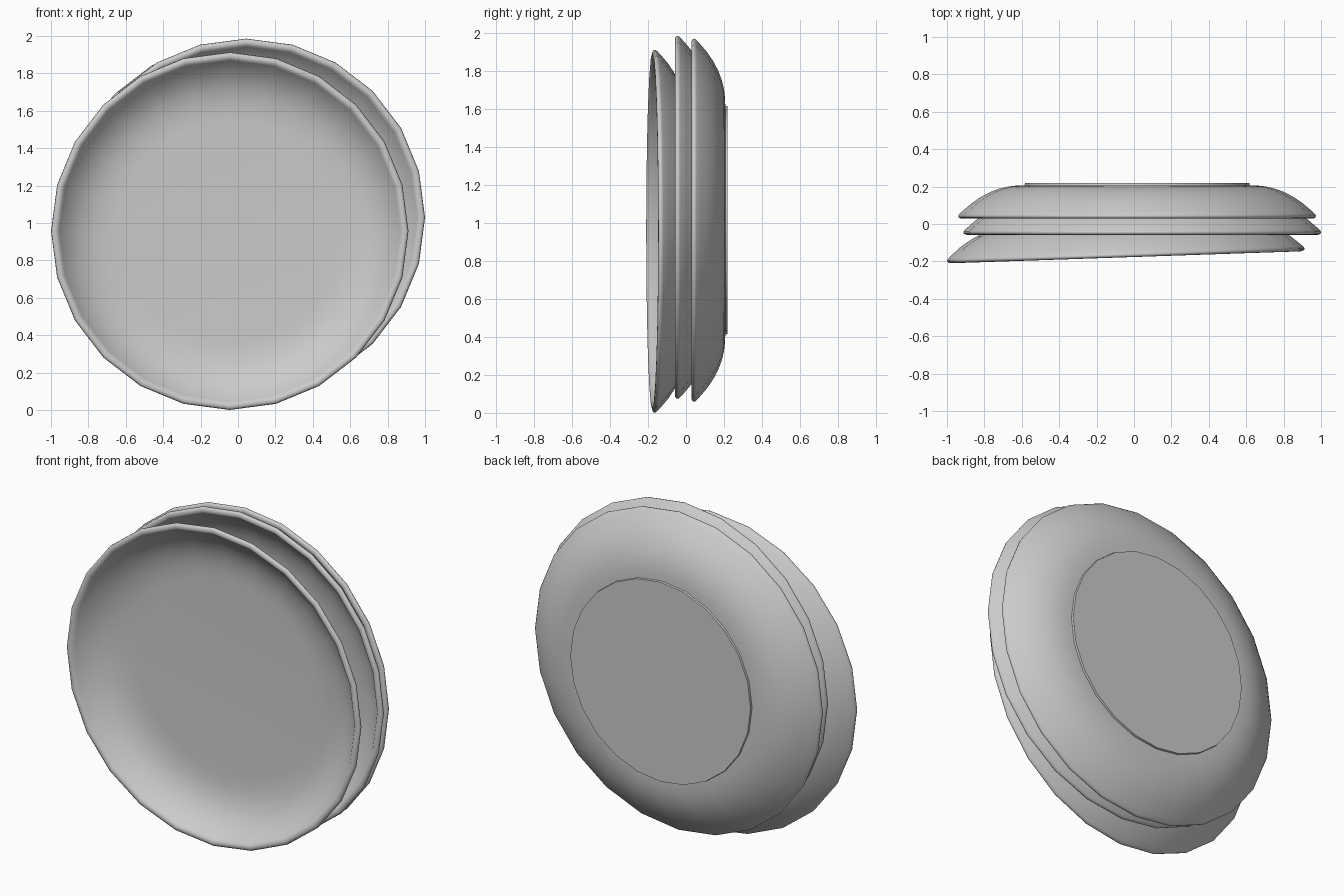
import bpy, bmesh, math

if "Cube" in bpy.data.objects:
    bpy.data.objects.remove(bpy.data.objects["Cube"])

SIDES = 24
RIM_H = 0.175  # height of the widest rim point above the foot

# (radius, height above foot): underside, rounded lip, then inner bowl
PROFILE = [
    (0.600, 0.000), (0.602, 0.012), (0.640, 0.013), (0.690, 0.019),
    (0.740, 0.031), (0.790, 0.050), (0.840, 0.077), (0.885, 0.108),
    (0.925, 0.142), (0.948, 0.163), (0.956, 0.173), (0.954, 0.183),
    (0.945, 0.189), (0.932, 0.190), (0.920, 0.184), (0.911, 0.173),
    (0.895, 0.153), (0.855, 0.116), (0.810, 0.085), (0.760, 0.062),
    (0.705, 0.047), (0.650, 0.039), (0.590, 0.036),
]


def make_plate(name, location, tilt=0.0):
    bm = bmesh.new()
    rings = []
    for r, h in PROFILE:
        ring = []
        for i in range(SIDES):
            a = 2 * math.pi * i / SIDES
            ring.append(bm.verts.new((r * math.sin(a), RIM_H - h, r * math.cos(a))))
        rings.append(ring)
    for lower, upper in zip(rings, rings[1:]):
        for i in range(SIDES):
            j = (i + 1) % SIDES
            bm.faces.new((lower[i], lower[j], upper[j], upper[i]))
    # flat foot and flat inner bottom
    bm.faces.new(rings[0])
    bm.faces.new(rings[-1])
    bmesh.ops.recalc_face_normals(bm, faces=bm.faces)
    mesh = bpy.data.meshes.new(name)
    bm.to_mesh(mesh)
    bm.free()
    obj = bpy.data.objects.new(name, mesh)
    bpy.context.collection.objects.link(obj)
    obj.location = location
    obj.rotation_euler.z = tilt
    bpy.ops.object.select_all(action='DESELECT')
    obj.select_set(True)
    bpy.context.view_layer.objects.active = obj
    bpy.ops.object.shade_smooth_by_angle(angle=math.radians(50))
    return obj


# Stack of three plates, the front one slightly tilted
make_plate("back_plate", (0.017, 0.044, 1.015))
make_plate("middle_plate", (0.044, -0.043, 1.030))
make_plate("front_plate", (-0.044, -0.163, 0.957), 0.034)
